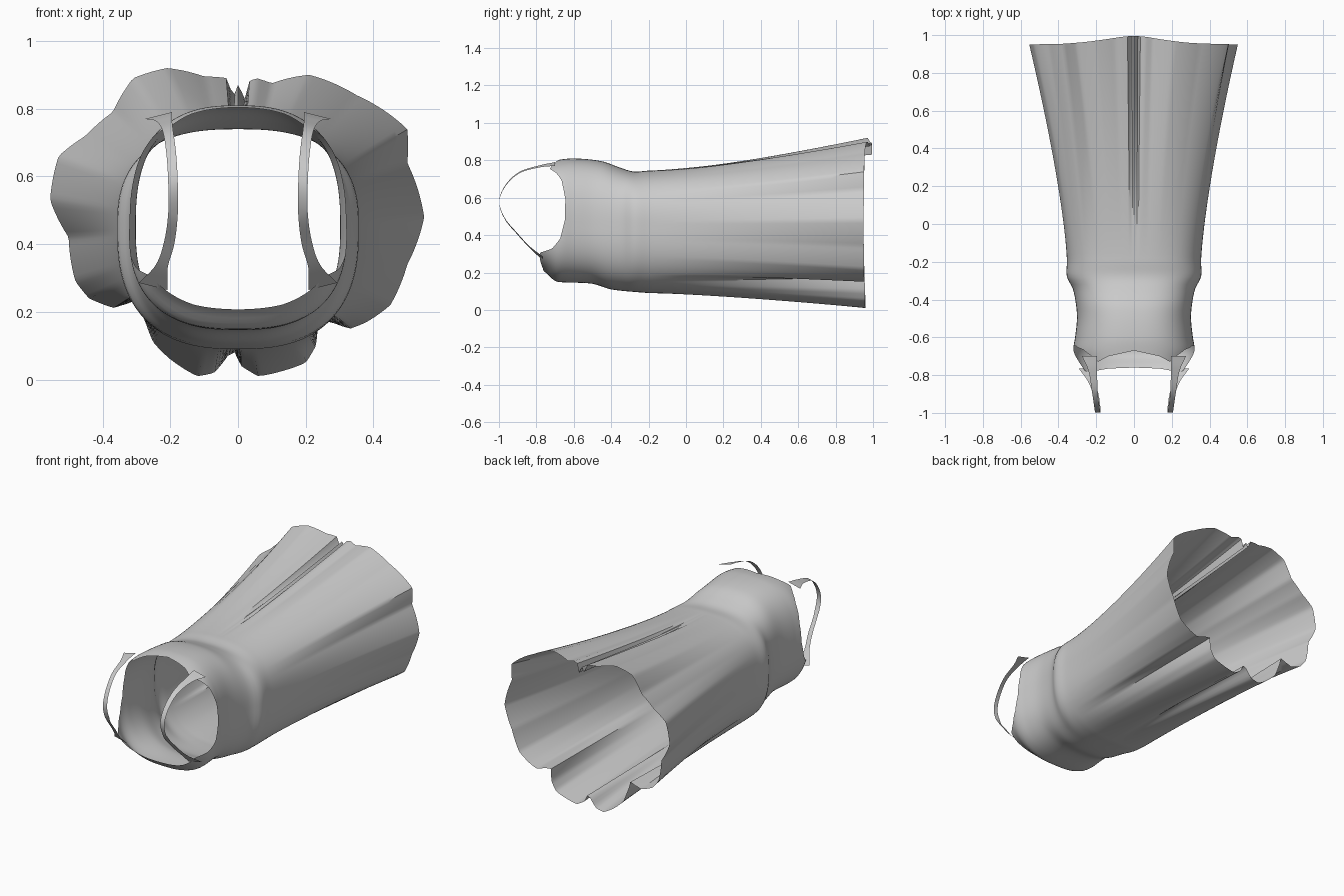
import bpy, bmesh, math

if "Cube" in bpy.data.objects:
    bpy.data.objects.remove(bpy.data.objects["Cube"])

ZC = 0.45  # height of the garment's lengthwise axis


def linear(tab, x):
    for a, b in zip(tab, tab[1:]):
        if x <= b[0]:
            f = max(0, (x - a[0]) / (b[0] - a[0]))
            return a[1] + (b[1] - a[1]) * f
    return tab[-1][1]


def smooth(tab, x):
    # cubic interpolation through (position, value) pairs
    x = min(max(x, tab[0][0]), tab[-1][0])
    n = len(tab)

    def slope(i):
        a, b = tab[max(i - 1, 0)], tab[min(i + 1, n - 1)]
        return (b[1] - a[1]) / (b[0] - a[0])
    for i in range(n - 1):
        (x0, v0), (x1, v1) = tab[i], tab[i + 1]
        if x <= x1:
            h = x1 - x0
            t = (x - x0) / h
            return ((2*t**3 - 3*t*t + 1) * v0 + (t**3 - 2*t*t + t) * h * slope(i)
                    + (3*t*t - 2*t**3) * v1 + (t**3 - t*t) * h * slope(i + 1))


def make_object(name, bm):
    bmesh.ops.recalc_face_normals(bm, faces=bm.faces)
    me = bpy.data.meshes.new(name)
    bm.to_mesh(me)
    bm.free()
    ob = bpy.data.objects.new(name, me)
    bpy.context.collection.objects.link(ob)
    bpy.ops.object.select_all(action='DESELECT')
    ob.select_set(True)
    bpy.context.view_layer.objects.active = ob
    bpy.ops.object.shade_smooth_by_angle(angle=math.radians(35))
    return ob


# Profiles along y: half width, upper height, lower height
WIDTH = [(-.79, .29), (-.72, .312), (-.67, .322), (-.6, .312), (-.5, .302), (-.42, .308),
         (-.34, .325), (-.28, .355), (-.2, .355)]
UPPER = [(-.79, .785), (-.7, .80), (-.6, .81), (-.45, .795), (-.35, .76), (-.28, .74), (-.2, .745)]
LOWER = [(-.79, .225), (-.75, .20), (-.7, .155), (-.66, .148), (-.5, .14), (-.4, .11), (-.2, .09)]

# Neckline and armhole edge: angle -> y
EDGE = [(-90, -.76), (-60, -.765), (-40, -.78), (-29, -.78), (-22, -.715), (-12, -.672),
        (5, -.648), (25, -.645), (42, -.665), (51, -.695), (58, -.73), (68, -.70), (90, -.67)]

# Folded hem outline (x, z), counter-clockwise from the lower middle
HEM = [(-.01, .08), (.01, .04), (.06, .01), (.13, .025), (.2, .05), (.23, .10), (.235, .175),
       (.275, .17), (.33, .15), (.38, .17), (.45, .22), (.5, .34), (.55, .48), (.5, .64), (.5, .74),
       (.35, .84), (.21, .90), (.1, .875), (.055, .89), (.03, .88), (.02, .83), (0, .87), (-.015, .83),
       (-.03, .89), (-.1, .895), (-.21, .92), (-.31, .89), (-.37, .79), (-.45, .72), (-.53, .66),
       (-.555, .53), (-.5, .42), (-.48, .29), (-.44, .24), (-.36, .21), (-.295, .24), (-.27, .16),
       (-.25, .11), (-.2, .06), (-.12, .01), (-.07, .02), (-.03, .07)]
hem_r = []
for x, z in HEM:
    a = (math.degrees(math.atan2(z - ZC, x)) + 92) % 360 - 92
    hem_r.append((a, math.hypot(x, z - ZC)))
hem_r.sort()
hem_r = [(hem_r[-1][0] - 360, hem_r[-1][1])] + hem_r + [(hem_r[0][0] + 360, hem_r[0][1])]


def radius(y, ang):
    c, s = math.cos(ang), math.sin(ang)
    w = smooth(WIDTH, y)
    h = smooth(UPPER, y) - ZC if s > 0 else ZC - smooth(LOWER, y)
    r = ((abs(c) / w) ** 2.6 + (abs(s) / h) ** 2.6) ** (-1 / 2.6)
    t = min(1, max(0, (y + .2) / 1.15))
    deg = (math.degrees(ang) + 90) % 360 - 90
    return r + (linear(hem_r, deg) - r) * t ** 1.35


# Dress body: bodice, waist and pleated skirt in one open shell
N = 240
rows = [i / 17 for i in range(18)]            # bodice, neckline to y=-.5
ys = [-.5 + .02 * i for i in range(1, 18)]    # waist
ys += [-.16 + 1.11 * i / 26 for i in range(1, 27)]
bm = bmesh.new()
rings = []
for k in range(len(rows) + len(ys)):
    ring = []
    for j in range(N):
        ang = 2 * math.pi * j / N
        s = math.sin(ang)
        if k < len(rows):
            e = linear(EDGE, math.degrees(math.asin(max(-1, min(1, s)))))
            y = e + (-.5 - e) * rows[k]
        else:
            y = ys[k - len(rows)]
        r = radius(y, ang)
        # hem reaches further at the upper middle
        y += (.04 * max(0, s) ** 12 + .01 * s * s) * max(0, y) ** 2
        ring.append(bm.verts.new((r * math.cos(ang), y, ZC + r * s)))
    rings.append(ring)
for a, b in zip(rings, rings[1:]):
    for j in range(N):
        bm.faces.new((a[j], a[(j + 1) % N], b[(j + 1) % N], b[j]))
make_object("dress_body", bm)

# Shoulder straps: x, y, z, width
PATH = [(.235, -.70, .780, .08), (.218, -.78, .768, .045), (.207, -.89, .735, .03),
        (.197, -.965, .665, .028), (.192, -.998, .58, .028), (.192, -.97, .49, .028),
        (.203, -.90, .405, .03), (.225, -.835, .335, .035), (.25, -.765, .275, .085)]
bm = bmesh.new()
prev = None
for i in range(49):
    p = [smooth([(k, q[c]) for k, q in enumerate(PATH)], i / 6) for c in range(4)]
    pair = [bm.verts.new((p[0] + d * p[3] / 2, p[1], p[2] + (.25 if p[2] < .5 else -.25) * d * p[3] / 2))
            for d in (-1, 1)]
    if prev:
        bm.faces.new((prev[0], prev[1], pair[1], pair[0]))
    prev = pair
strap = make_object("shoulder_straps", bm)
mod = strap.modifiers.new("mirror", 'MIRROR')
mod.use_axis = (True, False, False)
